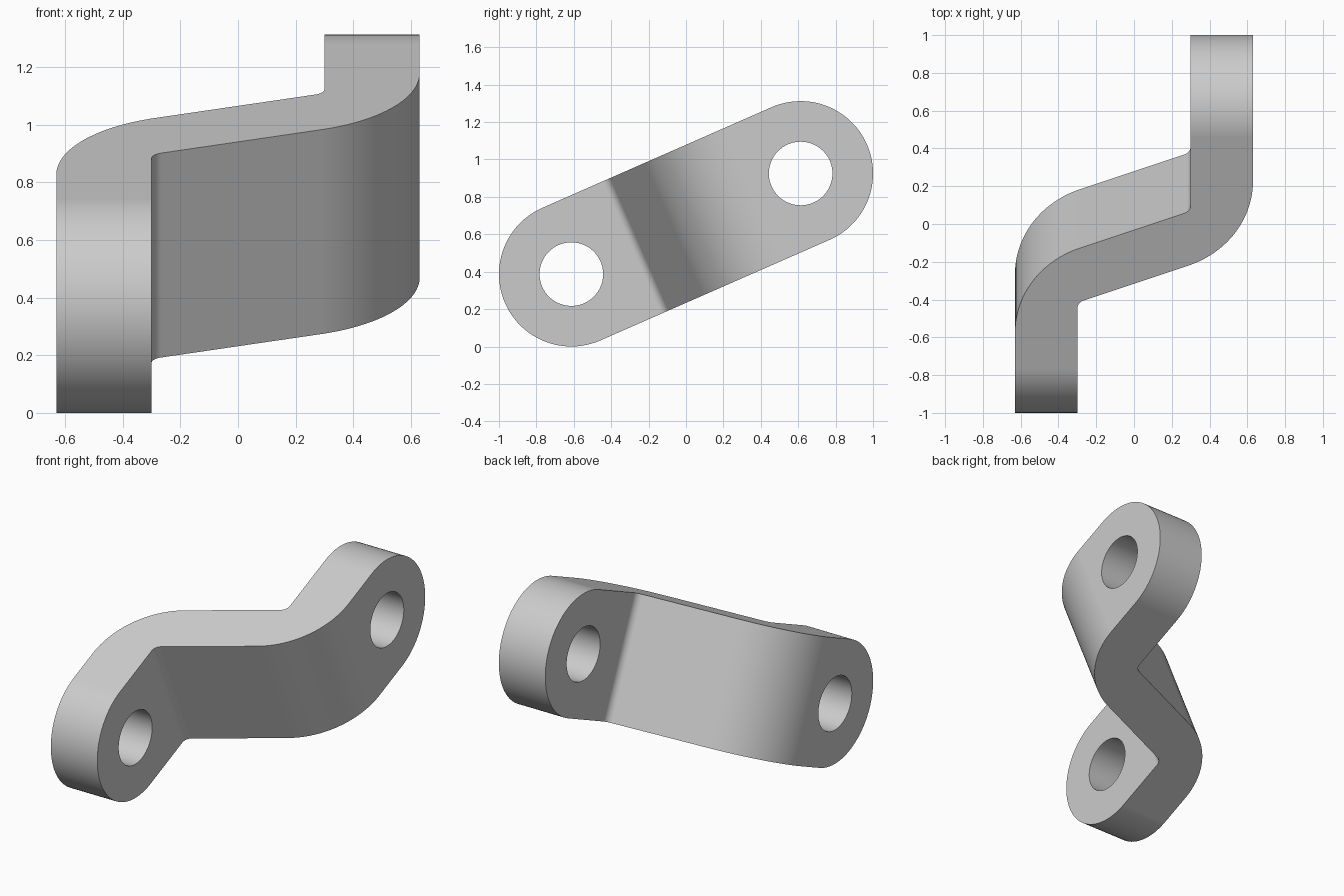
import bpy, bmesh
from math import sin, cos, tan, atan2, radians, pi
from mathutils import Matrix, Vector

if "Cube" in bpy.data.objects:
    bpy.data.objects.remove(bpy.data.objects["Cube"], do_unlink=True)

# Main dimensions
TILT = atan2(0.538, 1.226)       # slope of the whole bar
END_R = 0.387                    # rounded end radius (half the bar height)
HOLE_R = 0.17
HOLE_U = 0.613 / cos(TILT)       # hole distance from the middle
OUT_X, IN_X = 0.63, 0.30         # outer and inner faces of the end tabs
WEB = radians(20)                # angle of the middle web
FRONT_U, BACK_U = 0.1755, 0.135  # web faces' distance from the middle
BEND_R, FILLET_R = 0.52, 0.05


def arc(cx, cy, r, a0, a1, n):
    return [(cx + r * cos(a0 + (a1 - a0) * i / n),
             cy + r * sin(a0 + (a1 - a0) * i / n)) for i in range(n + 1)]


def prism(name, points, axis, half):
    """Extrude a 2D outline symmetrically along x or z."""
    bm = bmesh.new()
    if axis == 'X':
        verts = [bm.verts.new((-half, a, b)) for a, b in points]
        step = Vector((2 * half, 0, 0))
    else:
        verts = [bm.verts.new((a, b, -half)) for a, b in points]
        step = Vector((0, 0, 2 * half))
    face = bm.faces.new(verts)
    ext = bmesh.ops.extrude_face_region(bm, geom=[face])
    moved = [g for g in ext["geom"] if isinstance(g, bmesh.types.BMVert)]
    bmesh.ops.translate(bm, verts=moved, vec=step)
    bmesh.ops.recalc_face_normals(bm, faces=bm.faces)
    mesh = bpy.data.meshes.new(name)
    bm.to_mesh(mesh)
    bm.free()
    obj = bpy.data.objects.new(name, mesh)
    bpy.context.collection.objects.link(obj)
    return obj


def boolean(target, cutter, operation):
    mod = target.modifiers.new(operation.title(), 'BOOLEAN')
    mod.operation, mod.solver, mod.object = operation, 'EXACT', cutter
    bpy.ops.object.modifier_apply(modifier=mod.name)
    bpy.data.objects.remove(cutter, do_unlink=True)


def profile_side(web_u):
    """Inner tab face, fillet, web face, outer bend and outer tab face."""
    far = HOLE_U + 2 * END_R
    corner_u = -web_u - IN_X * tan(WEB)
    reach = FILLET_R * tan((pi / 2 - WEB) / 2)
    fillet = arc(-IN_X + FILLET_R, corner_u - reach, FILLET_R, pi, pi / 2 + WEB, 8)
    bend_x = OUT_X - BEND_R
    bend_u = -web_u + bend_x * tan(WEB) + BEND_R / cos(WEB)
    bend = arc(bend_x, bend_u, BEND_R, WEB - pi / 2, 0, 32)
    return [(-IN_X, -far)] + fillet + bend + [(OUT_X, far)]


# Z-shaped plan profile: front side, then the back side turned 180 degrees
profile = profile_side(FRONT_U) + [(-x, -u) for x, u in profile_side(BACK_U)]
bracket = prism("offset_bracket", profile, 'Z', 2 * END_R)
bpy.context.view_layer.objects.active = bracket
bracket.select_set(True)

# Trim to the rounded-end side outline
outline = (arc(HOLE_U, 0, END_R, -pi / 2, pi / 2, 48)
           + arc(-HOLE_U, 0, END_R, pi / 2, 3 * pi / 2, 48))
boolean(bracket, prism("outline_cutter", outline, 'X', 1), 'INTERSECT')

# Bolt hole through each end tab
for side in (-1, 1):
    ring = arc(side * HOLE_U, 0, HOLE_R, 0, 2 * pi, 64)[:-1]
    boolean(bracket, prism("hole_cutter", ring, 'X', 1), 'DIFFERENCE')

# Tilt the bar and rest it on the ground
height = HOLE_U * sin(TILT) + END_R
bracket.data.transform(Matrix.Translation((0, 0, height)) @ Matrix.Rotation(TILT, 4, 'X'))

# Plain grey metal
grey = bpy.data.materials.new("light_grey")
grey.use_nodes = True
colour = (0.6, 0.6, 0.6, 1)
grey.diffuse_color = colour
grey.node_tree.nodes["Principled BSDF"].inputs["Base Color"].default_value = colour
bracket.data.materials.clear()
bracket.data.materials.append(grey)
for poly in bracket.data.polygons:
    poly.material_index = 0

# Smooth bends, crisp edges
bpy.ops.object.shade_smooth_by_angle(angle=radians(30))
weighted = bracket.modifiers.new("Flat Faces", 'WEIGHTED_NORMAL')
weighted.keep_sharp = True
